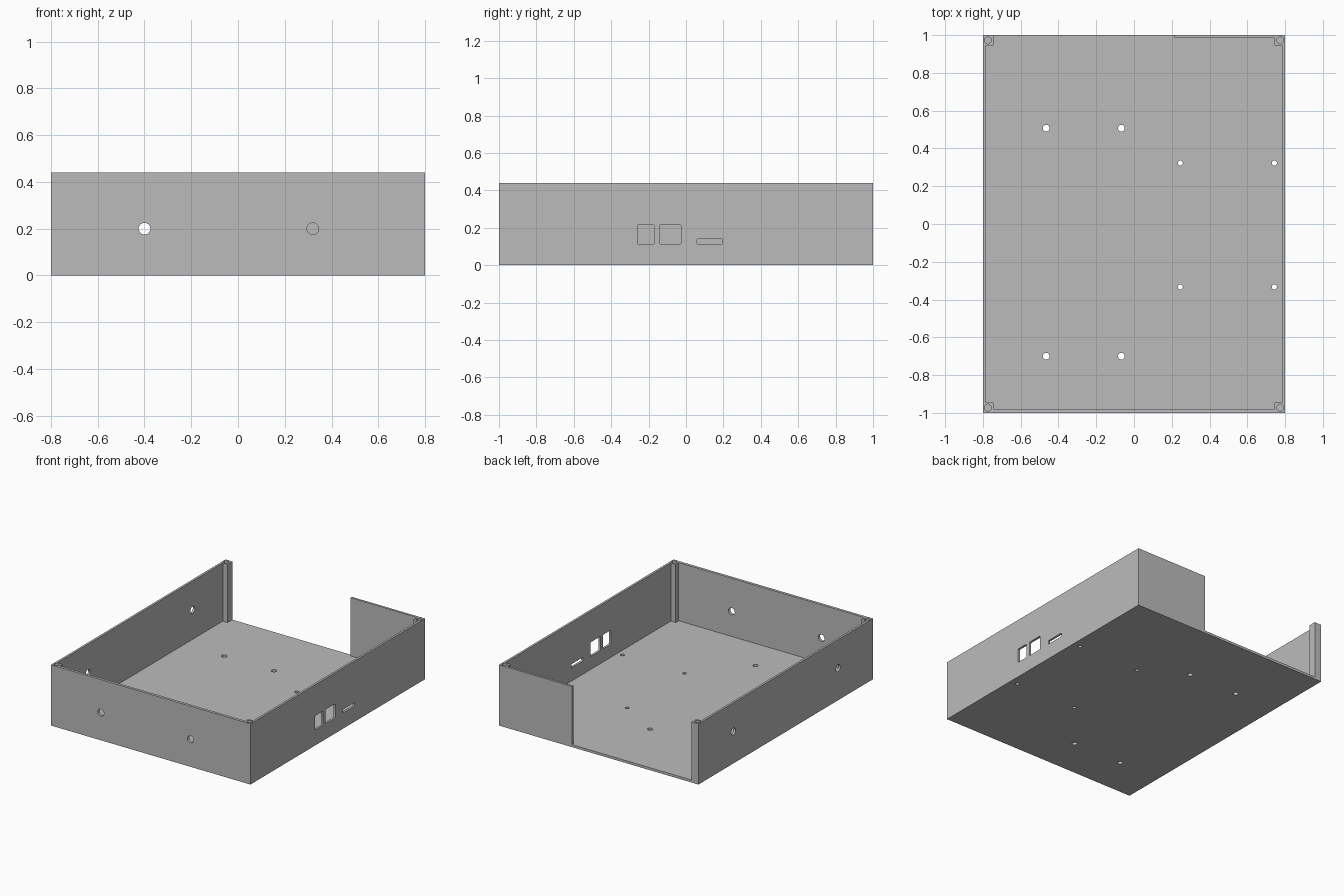
import bpy, bmesh, math
from mathutils import Matrix, Vector

if "Cube" in bpy.data.objects:
    bpy.data.objects.remove(bpy.data.objects["Cube"])

W, L, H = 0.8, 1.0, 0.44      # half width, half length, height
T, FLOOR, POST = 0.016, 0.018, 0.055

grey = bpy.data.materials.new("plain grey")
grey.diffuse_color = (0.5, 0.5, 0.5, 1)
grey.use_nodes = True
grey.node_tree.nodes["Principled BSDF"].inputs["Base Color"].default_value = grey.diffuse_color


def prism(bm, points, depth, matrix=Matrix()):
    """Extrude a flat outline along its local z."""
    base = bm.faces.new([bm.verts.new(matrix @ Vector((x, y, 0))) for x, y in points])
    ext = bmesh.ops.extrude_face_region(bm, geom=[base])
    new = [v for v in ext["geom"] if isinstance(v, bmesh.types.BMVert)]
    bmesh.ops.translate(bm, verts=new, vec=matrix.to_3x3() @ Vector((0, 0, depth)))


def circle(x, y, r, n=32):
    return [(x + r * math.cos(2 * math.pi * i / n), y + r * math.sin(2 * math.pi * i / n))
            for i in range(n)]


def rounded_rect(x0, x1, y0, y1, r=0.006):
    pts = []
    for cx, cy, start in ((x1 - r, y1 - r, 0), (x0 + r, y1 - r, 90),
                          (x0 + r, y0 + r, 180), (x1 - r, y0 + r, 270)):
        for k in range(4):
            a = math.radians(start + 30 * k)
            pts.append((cx + r * math.cos(a), cy + r * math.sin(a)))
    return pts


def finish(name, bm):
    bmesh.ops.recalc_face_normals(bm, faces=bm.faces)
    mesh = bpy.data.meshes.new(name)
    bm.to_mesh(mesh)
    bm.free()
    mesh.materials.append(grey)
    ob = bpy.data.objects.new(name, mesh)
    bpy.context.collection.objects.link(ob)
    return ob


# Solid enclosure block
bm = bmesh.new()
prism(bm, [(-W, -L), (W, -L), (W, L), (-W, L)], H)
body = finish("enclosure_tray", bm)

# Cavity: leaves walls, four corner posts and the open part of the back
px, py = W - POST, L - POST
ix, iy = W - T, L - T
outline = [(-px, -L + 0.02), (px, -L + 0.02), (px, -py), (ix, -py), (ix, py), (px, py),
           (px, iy), (0.215, iy), (0.215, L + 0.1), (-px, L + 0.1), (-px, py),
           (-ix, py), (-ix, -py), (-px, -py)]
bm = bmesh.new()
prism(bm, outline, H, Matrix.Translation((0, 0, FLOOR)))
cavity = finish("cavity_cutter", bm)

# Holes
bm = bmesh.new()
below = Matrix.Translation((0, 0, -0.05))
for x in (-0.465, -0.067):                       # large floor holes
    for y in (0.507, -0.70):
        prism(bm, circle(x, y, 0.018), 0.1, below)
for x in (0.245, 0.743):                         # small floor holes
    for y in (0.323, -0.333):
        prism(bm, circle(x, y, 0.0135), 0.1, below)
for sx in (-1, 1):                               # screw holes in the posts
    for sy in (-1, 1):
        prism(bm, circle(sx * 0.774, sy * 0.972, 0.018), H, Matrix.Translation((0, 0, 0.14)))
to_front = Matrix.Translation((0, -0.95, 0)) @ Matrix.Rotation(math.pi / 2, 4, 'X')
for x in (-0.4, 0.32):                           # front wall holes
    prism(bm, circle(x, 0.2, 0.025), 0.1, to_front)
# Local x -> world y, local y -> world z, local z -> world x
side = Matrix(((0, 0, 1, 0), (1, 0, 0, 0), (0, 1, 0, 0), (0, 0, 0, 1)))
for y in (-0.6, 0.6):                            # left wall holes
    prism(bm, circle(y, 0.232, 0.025), 0.1, Matrix.Translation((-0.85, 0, 0)) @ side)
for win in ((-0.258, -0.17, 0.112, 0.215), (-0.14, -0.027, 0.112, 0.215),
            (0.058, 0.194, 0.113, 0.14)):        # right wall ports
    prism(bm, rounded_rect(*win), 0.1, Matrix.Translation((0.75, 0, 0)) @ side)
holes = finish("hole_cutters", bm)

# Cut and tidy up
bpy.context.view_layer.objects.active = body
body.select_set(True)
for cutter in (cavity, holes):
    cutter.hide_render = True
    mod = body.modifiers.new("cut", 'BOOLEAN')
    mod.operation, mod.solver, mod.object = 'DIFFERENCE', 'EXACT', cutter
    bpy.ops.object.modifier_apply(modifier=mod.name)
    bpy.data.objects.remove(cutter)
bpy.ops.object.shade_smooth_by_angle(angle=math.radians(30))
